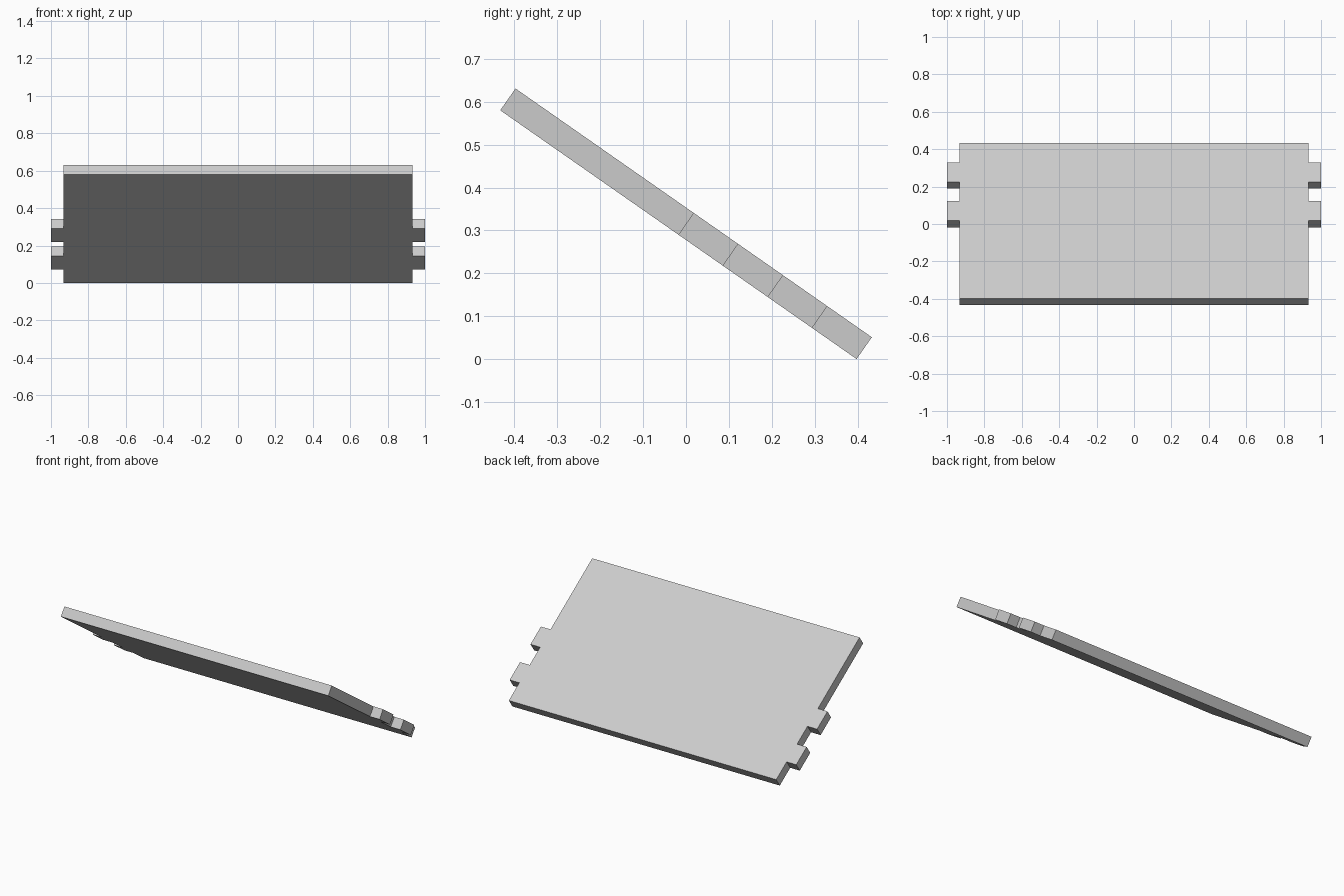
import bpy, bmesh, math
from mathutils import Matrix, Vector

cube = bpy.data.objects.get("Cube")
if cube:
    bpy.data.objects.remove(cube, do_unlink=True)

LENGTH, THICK = 1.013, 0.062
HALF_W, TAB_W = 0.933, 1.0
TILT = -math.atan2(0.58, 0.831)

# Material
grey = bpy.data.materials.new("light grey")
grey.use_nodes = True
colour = (0.6, 0.6, 0.6, 1)
grey.diffuse_color = colour
grey.node_tree.nodes["Principled BSDF"].inputs["Base Color"].default_value = colour

# Right-hand edge outline with two joint tabs, in eighths of the length
side = [(HALF_W, 0)]
for start in (4, 6):
    a, b = start / 8 * LENGTH, (start + 1) / 8 * LENGTH
    side += [(HALF_W, a), (TAB_W, a), (TAB_W, b), (HALF_W, b)]
side.append((HALF_W, LENGTH))
outline = side + [(-x, y) for x, y in reversed(side)]

# Flat panel extruded to its thickness, then tilted down towards the back
bm = bmesh.new()
face = bm.faces.new([bm.verts.new((x, y, 0)) for x, y in outline])
top = bmesh.ops.extrude_face_region(bm, geom=[face])
lifted = [v for v in top["geom"] if isinstance(v, bmesh.types.BMVert)]
bmesh.ops.translate(bm, vec=(0, 0, THICK), verts=lifted)
bmesh.ops.recalc_face_normals(bm, faces=bm.faces)
placement = Matrix.Translation(Vector((0, -0.433, 0.58))) @ Matrix.Rotation(TILT, 4, "X")
bmesh.ops.transform(bm, matrix=placement, verts=bm.verts)

mesh = bpy.data.meshes.new("tabbed_panel")
bm.to_mesh(mesh)
bm.free()
mesh.materials.append(grey)
panel = bpy.data.objects.new("tabbed_panel", mesh)
bpy.context.collection.objects.link(panel)
